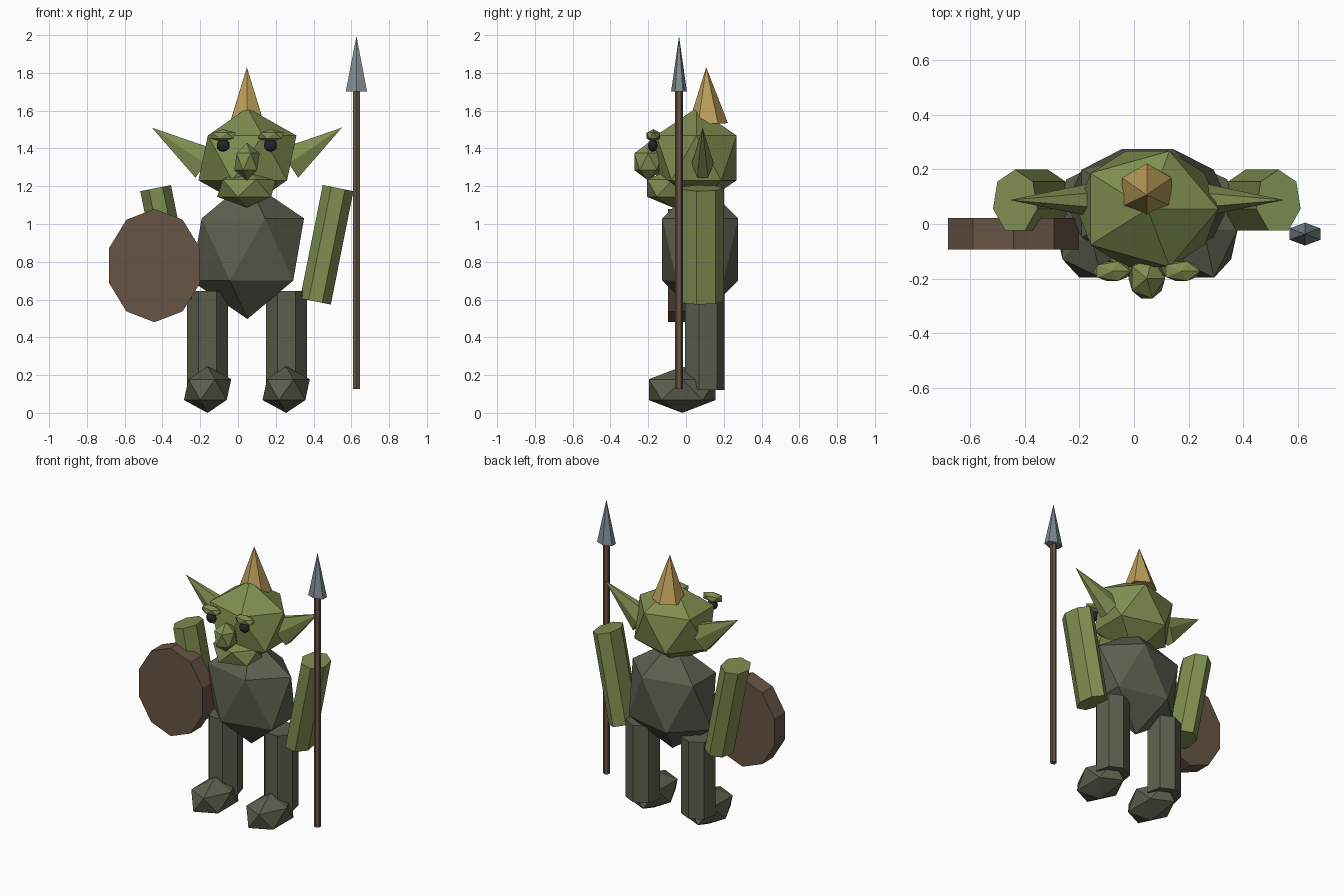
import bpy, bmesh
from math import radians
from mathutils import Matrix, Vector, Euler

if "Cube" in bpy.data.objects:
    bpy.data.objects.remove(bpy.data.objects["Cube"])

MID = 0.047  # symmetry plane of the figure


def material(name, rgb):
    m = bpy.data.materials.new(name)
    m.diffuse_color = (*rgb, 1)
    m.use_nodes = True
    m.node_tree.nodes["Principled BSDF"].inputs["Base Color"].default_value = m.diffuse_color
    return m


SKIN = material("green_skin", (0.21, 0.27, 0.08))
CLOTH = material("dark_cloth", (0.105, 0.115, 0.075))
WOOD = material("wood", (0.14, 0.09, 0.06))
GOLD = material("gold", (0.5, 0.34, 0.1))
STEEL = material("steel", (0.22, 0.26, 0.28))
BLACK = material("black", (0.015, 0.02, 0.02))


def finish(name, bm, mat, loc, scale, rot):
    m = Matrix.LocRotScale(Vector(loc), Euler([radians(a) for a in rot]), Vector(scale))
    bm.transform(m)
    bmesh.ops.recalc_face_normals(bm, faces=bm.faces)
    me = bpy.data.meshes.new(name)
    bm.to_mesh(me)
    bm.free()
    me.materials.append(mat)
    ob = bpy.data.objects.new(name, me)
    bpy.context.collection.objects.link(ob)
    return ob


def ball(name, mat, loc, scale, sub=1):
    bm = bmesh.new()
    bmesh.ops.create_icosphere(bm, subdivisions=sub, radius=1)
    return finish(name, bm, mat, loc, scale, (0, 0, 0))


def prism(name, mat, sides, loc, scale, rot=(0, 0, 0), top=1.0):
    """Unit-high prism (top=1) or cone (top=0), scaled to radii and height."""
    bm = bmesh.new()
    bmesh.ops.create_cone(bm, cap_ends=True, segments=sides, radius1=1, radius2=top, depth=1)
    return finish(name, bm, mat, loc, scale, rot)


# Torso and head
ball("torso", CLOTH, (0.05, 0.075, 0.865), (0.335, 0.236, 0.368))
ball("head", SKIN, (0.05, 0.055, 1.35), (0.29, 0.25, 0.265))
ball("jaw", SKIN, (MID, -0.07, 1.19), (0.176, 0.16, 0.103))
ball("nose", SKIN, (MID, -0.2, 1.33), (0.075, 0.086, 0.1))

# Horn
prism("horn", GOLD, 6, (MID, 0.112, 1.68), (0.105, 0.105, 0.3), (2, 0, 0), 0)

# Paired parts
for side, s in (("left", -1), ("right", 1)):
    ball(side + "_eye", BLACK, (MID + s * 0.125, -0.176, 1.416), (0.036, 0.026, 0.034), 2)
    ball(side + "_brow", SKIN, (MID + s * 0.127, -0.173, 1.468), (0.077, 0.042, 0.034))
    prism(side + "_ear", SKIN, 6, (MID + s * 0.362, 0.088, 1.415),
          (0.105, 0.058, 0.34), (0, s * 56, 0), 0)
    prism(side + "_arm", SKIN, 7, (MID + s * 0.423, 0.082, 0.89),
          (0.085, 0.118, 0.612), (0, s * 11.3, 0))
    prism(side + "_leg", CLOTH, 7, (MID + s * 0.209, 0.094, 0.383), (0.111, 0.111, 0.525))
    ball(side + "_foot", CLOTH, (MID + s * 0.208, -0.02, 0.123), (0.14, 0.208, 0.123))

# Shield
prism("shield", WOOD, 10, (-0.442, -0.036, 0.78), (0.253, 0.3, 0.116), (90, 0, 0))

# Spear
prism("spear_shaft", WOOD, 6, (0.627, -0.037, 0.915), (0.021, 0.021, 1.575))
prism("spear_head", STEEL, 6, (0.627, -0.037, 1.848), (0.065, 0.042, 0.295), top=0)
